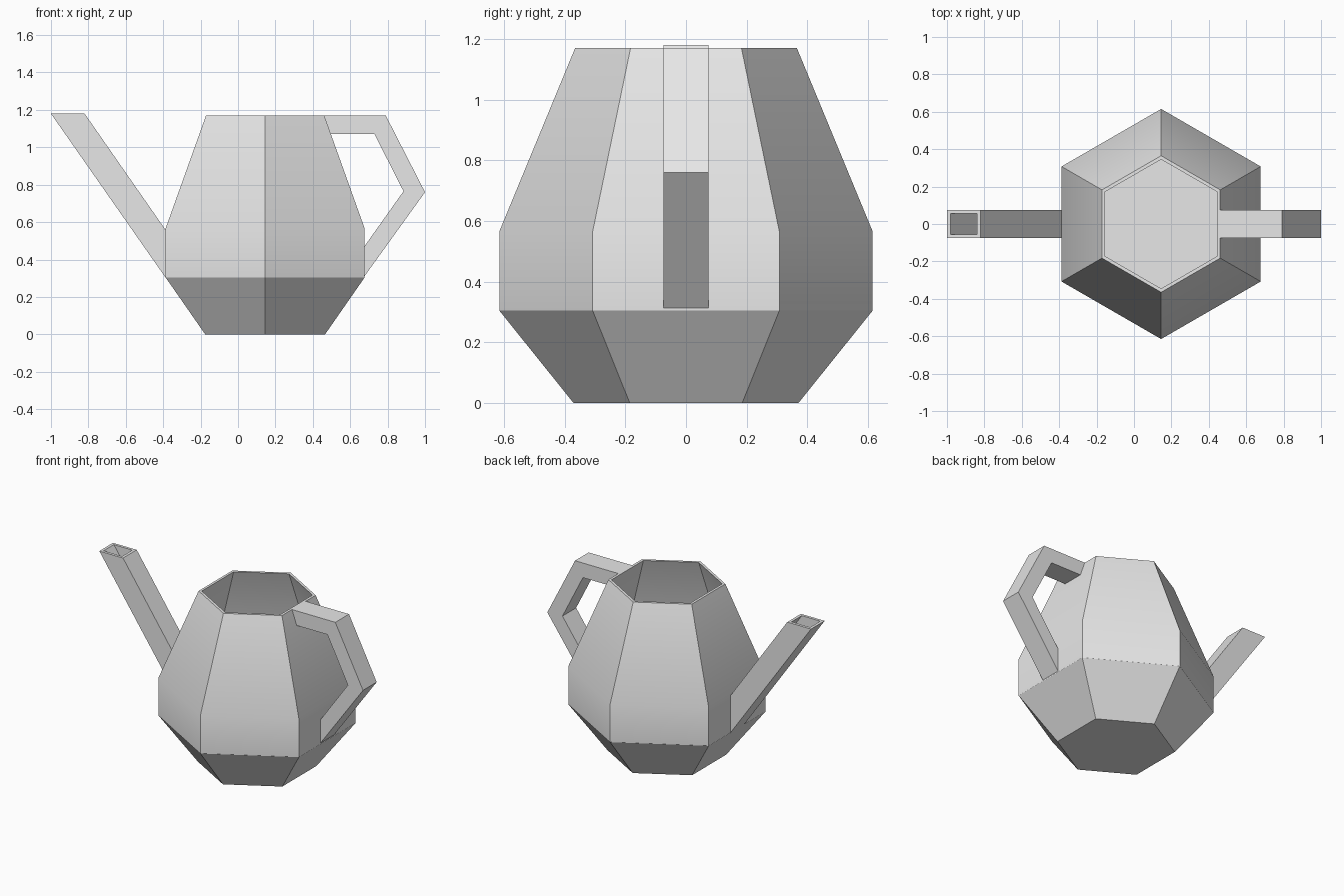
import bpy, bmesh, math

cube = bpy.data.objects.get("Cube")
if cube:
    bpy.data.objects.remove(cube, do_unlink=True)

grey = bpy.data.materials.new("plain_grey")
grey.use_nodes = True
grey.diffuse_color = (0.8, 0.8, 0.8, 1)
grey.node_tree.nodes["Principled BSDF"].inputs["Base Color"].default_value = (0.8, 0.8, 0.8, 1)

BODY_X = 0.145
HALF_WIDTH = 0.074


def loft(name, rings):
    """Skin a series of equal-sized rings and cap both ends."""
    bm = bmesh.new()
    loops = [[bm.verts.new(p) for p in ring] for ring in rings]
    n = len(loops[0])
    for a, b in zip(loops, loops[1:]):
        for i in range(n):
            j = (i + 1) % n
            bm.faces.new((a[i], a[j], b[j], b[i]))
    bm.faces.new(loops[0][::-1])
    bm.faces.new(loops[-1])
    bmesh.ops.recalc_face_normals(bm, faces=bm.faces)
    mesh = bpy.data.meshes.new(name)
    bm.to_mesh(mesh)
    bm.free()
    mesh.materials.append(grey)
    obj = bpy.data.objects.new(name, mesh)
    bpy.context.collection.objects.link(obj)
    return obj


def hexagon(radius, z):
    angles = [math.radians(30 + 60 * i) for i in range(6)]
    return [(BODY_X + radius * math.cos(a), radius * math.sin(a), z) for a in angles]


def section(upper, lower, half):
    """Rectangle across the thickness between two side-profile points."""
    return [(x, y, z) for (x, z), y in
            ((upper, -half), (upper, half), (lower, half), (lower, -half))]


# Hollow six-sided body: outside going up, then inside going down
profile = [(0.37, 0), (0.615, 0.305), (0.615, 0.565), (0.365, 1.17),
           (0.345, 1.17), (0.595, 0.56), (0.595, 0.312), (0.36, 0.02)]
body = loft("body", [hexagon(r, z) for r, z in profile])

# Hollow slanted spout, open at the tip
spout = loft("spout", [
    section((-0.385, 0.555), (-0.385, 0.3), HALF_WIDTH),
    section((-0.82, 1.18), (-1, 1.18), HALF_WIDTH),
    section((-0.84, 1.18), (-0.98, 1.18), 0.055),
    section((-0.388, 0.53), (-0.388, 0.33), 0.055)])

# Angular handle
handle = loft("handle", [section(outer, inner, HALF_WIDTH) for outer, inner in (
    ((0.456, 1.17), (0.49, 1.07)),
    ((0.79, 1.17), (0.73, 1.07)),
    ((1, 0.76), (0.885, 0.765)),
    ((0.672, 0.305), (0.672, 0.465)))])

# Soften only the shallow bend of the body wall
bpy.ops.object.select_all(action='DESELECT')
for obj in (body, spout, handle):
    obj.select_set(True)
bpy.context.view_layer.objects.active = body
bpy.ops.object.shade_smooth_by_angle(angle=math.radians(30))
